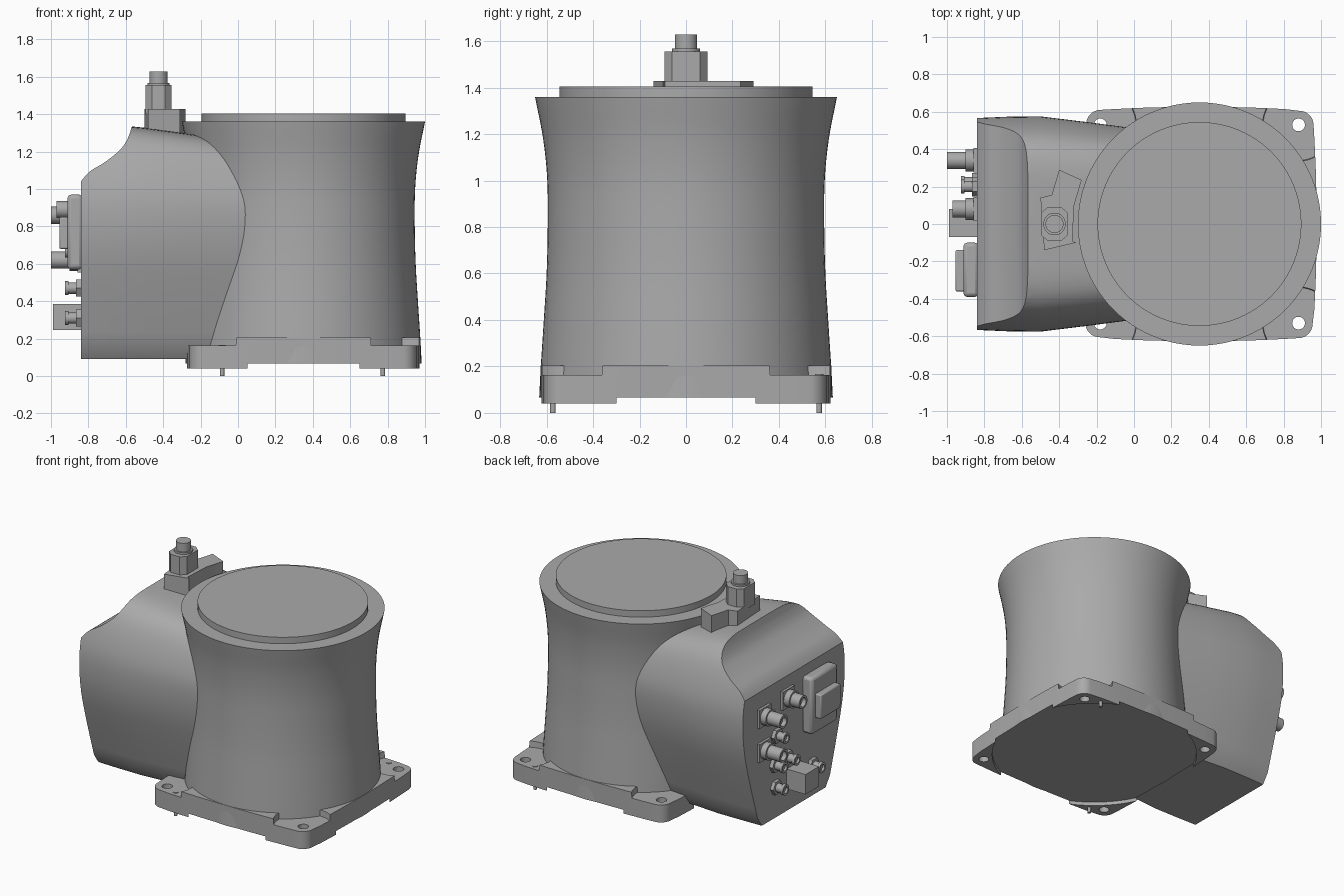
import bpy, bmesh, math
from mathutils import Vector

cube = bpy.data.objects.get("Cube")
if cube:
    bpy.data.objects.remove(cube, do_unlink=True)

grey = bpy.data.materials.new("cast_grey")
grey.use_nodes = True
COLOUR = (0.4, 0.4, 0.4, 1)
grey.diffuse_color = COLOUR
grey.node_tree.nodes["Principled BSDF"].inputs["Base Color"].default_value = COLOUR

AXIS = 0.35  # x of the column centre


def curve(points, steps=6):
    """Smooth path through a few 2D points."""
    p = [Vector(q) for q in points]
    p = [2 * p[0] - p[1]] + p + [2 * p[-1] - p[-2]]
    out = []
    for a, b, c, d in zip(p, p[1:], p[2:], p[3:]):
        for i in range(steps):
            t = i / steps
            out.append(0.5 * (2 * b + (c - a) * t + (2 * a - 5 * b + 4 * c - d) * t ** 2
                              + (3 * b - a - 3 * c + d) * t ** 3))
    return out + [p[-2]]


def loft(name, rings, angle=30):
    """Skin closed rings of equal length and cap both ends."""
    bm = bmesh.new()
    loops = [[bm.verts.new(v) for v in ring] for ring in rings]
    n = len(loops[0])
    for a, b in zip(loops, loops[1:]):
        for i in range(n):
            bm.faces.new((a[i], a[(i + 1) % n], b[(i + 1) % n], b[i]))
    bm.faces.new(loops[0])
    bm.faces.new(loops[-1])
    bmesh.ops.recalc_face_normals(bm, faces=bm.faces)
    mesh = bpy.data.meshes.new(name)
    bm.to_mesh(mesh)
    bm.free()
    mesh.materials.append(grey)
    obj = bpy.data.objects.new(name, mesh)
    bpy.context.collection.objects.link(obj)
    smooth(obj, angle)
    return obj


def smooth(obj, angle=30):
    bpy.ops.object.select_all(action='DESELECT')
    obj.select_set(True)
    bpy.context.view_layer.objects.active = obj
    bpy.ops.object.shade_smooth_by_angle(angle=math.radians(angle))


def lathe(name, centre, profile, direction='Z', sides=32):
    """Turn (radius, height) pairs about an axis along z or x."""
    rings = []
    for r, h in profile:
        ring = []
        for i in range(sides):
            a = math.tau * i / sides
            u, v = r * math.cos(a), r * math.sin(a)
            ring.append((centre[0] + u, centre[1] + v, h) if direction == 'Z'
                        else (h, centre[0] + u, centre[1] + v))
        rings.append(ring)
    return loft(name, rings)


def prism(name, outline, z0, z1):
    return loft(name, [[(x, y, z) for x, y in outline] for z in (z0, z1)])


def box(name, x0, x1, y0, y1, z0, z1, bevel=0.0):
    obj = prism(name, [(x0, y0), (x1, y0), (x1, y1), (x0, y1)], z0, z1)
    if bevel:
        mod = obj.modifiers.new("Bevel", 'BEVEL')
        mod.width, mod.segments = bevel, 2
    return obj


def cut(obj, cutter):
    mod = obj.modifiers.new("Cut", 'BOOLEAN')
    mod.operation, mod.solver, mod.object = 'DIFFERENCE', 'EXACT', cutter
    bpy.ops.object.select_all(action='DESELECT')
    obj.select_set(True)
    bpy.context.view_layer.objects.active = obj
    bpy.ops.object.modifier_apply(modifier=mod.name)
    bpy.data.objects.remove(cutter, do_unlink=True)


# Waisted column and the flange disc on top
waist = curve([(0.632, 0.066), (0.625, 0.2), (0.612, 0.4), (0.6, 0.6), (0.595, 0.8),
               (0.597, 1.0), (0.615, 1.18), (0.65, 1.36)])
lathe("column", (AXIS, 0), waist, sides=96)
lathe("top_disc", (AXIS, 0), [(0.545, 1.3), (0.545, 1.405)], sides=96)

# Base plate: rounded square with slightly bowed sides
HALF, ROUND = 0.605, 0.07
outline = []
for k in range(4):
    turn = k * math.pi / 2
    side = [(HALF, HALF * t) for t in (-0.75, -0.5, -0.25, 0, 0.25, 0.5, 0.75)]
    arc = [(HALF - ROUND + ROUND * math.cos(a), HALF - ROUND + ROUND * math.sin(a))
           for a in (i * math.pi / 16 for i in range(9))]
    for x, y in side + arc:
        x += 0.022 * max(0, 1 - (y / HALF) ** 2)
        outline.append((AXIS + x * math.cos(turn) - y * math.sin(turn),
                        x * math.sin(turn) + y * math.cos(turn)))
plate = prism("base_plate", outline, 0.04, 0.205)
cut(plate, lathe("underside_cutter", (AXIS, 0), [(0.69, 0.0), (0.69, 0.066)], sides=96))

# Corner pockets and bolt holes
for sx in (-1, 1):
    for sy in (-1, 1):
        spot = (AXIS + sx * 0.53, sy * 0.53)
        cut(plate, lathe("pocket_cutter", spot, [(0.19, 0.163), (0.2, 0.3)], sides=48))
        cut(plate, lathe("bolt_cutter", spot, [(0.034, -0.1), (0.034, 0.3)]))
smooth(plate)

# Locating pins
for side, x, y in (("front", -0.085, -0.573), ("back", 0.775, 0.573)):
    lathe(side + "_pin", (x, y), [(0.012, 0.0), (0.012, 0.1), (0.018, 0.1), (0.018, 0.167)], sides=16)

# Cable housing: arched section lofted towards the column
half = [(0.36, 0.09), (0.41, 0.16)] + curve(
    [(0.41, 0.16), (0.5, 0.45), (0.555, 0.66), (0.575, 0.84), (0.562, 1.0),
     (0.5, 1.18), (0.42, 1.28), (0.3, 1.322), (0.1, 1.328)], 4)[1:]
section = half + [(-y, z) for y, z in reversed(half)]
rings = []
for x, width, rise in ((-0.84, 0.985, 0.03), (-0.68, 0.997, 0.018), (-0.5, 1, 0),
                       (-0.24, 0.945, -0.036), (0.0, 0.89, -0.075), (0.2, 0.84, -0.11)):
    rings.append([(x, y * width, z + rise * max(0, z - 0.8) / 0.53) for y, z in section])
housing = loft("cable_housing", rings)

# Concave scoop across the housing shoulder
scoop = curve([(-0.86, 1.0), (-0.84, 1.04), (-0.79, 1.095), (-0.71, 1.145), (-0.63, 1.21),
               (-0.59, 1.27), (-0.565, 1.34)], 4)
scoop = [tuple(p) for p in scoop] + [(-0.565, 1.5), (-0.95, 1.5), (-0.95, 1.0)]
cut(housing, loft("scoop_cutter", [[(x, y, z) for x, z in scoop] for y in (-0.8, 0.8)]))
smooth(housing)

# Top bracket and upright connector
prism("top_bracket", [(-0.5, 0.14), (-0.44, 0.155), (-0.4, 0.29), (-0.28, 0.235), (-0.32, 0.1),
                      (-0.33, -0.09), (-0.31, -0.1), (-0.48, -0.14)], 1.27, 1.428)
TOP = -0.425
prism("connector_body", [(TOP - 0.07, -0.06), (TOP - 0.035, -0.092), (TOP + 0.035, -0.092),
                         (TOP + 0.07, -0.06), (TOP + 0.07, 0.06), (TOP + 0.035, 0.092),
                         (TOP - 0.035, 0.092), (TOP - 0.07, 0.06)], 1.4, 1.555)
lathe("connector_cap", (TOP, 0), [(0.06, 1.5), (0.06, 1.568), (0.048, 1.568), (0.048, 1.628)])

# Rectangular power socket and square port on the end face
WALL = -0.83
box("power_socket_frame", -0.912, WALL, -0.39, -0.1, 0.57, 0.97, 0.02)
box("power_socket_plug", -0.955, WALL, -0.36, -0.14, 0.68, 0.85, 0.008)
box("square_port", -0.988, WALL, -0.07, 0.08, 0.245, 0.385)

# Large round connectors on square flanges
for i, (y, z, tip) in enumerate(((0.34, 0.86, -1.0), (0.08, 0.89, -0.97), (0.34, 0.62, -1.0))):
    box(f"large_flange_{i}", -0.858, WALL, y - 0.065, y + 0.065, z - 0.065, z + 0.065)
    lathe(f"large_connector_{i}", (y, z),
          [(0.058, WALL), (0.058, -0.9), (0.046, -0.9), (0.046, tip), (0.032, tip),
           (0.032, tip + 0.03)], 'X')

# Small round connectors with hex nuts
for i, (y, z) in enumerate(((0.2, 0.67), (0.22, 0.47), (0.08, 0.47), (0.21, 0.31), (-0.2, 0.31))):
    lathe(f"small_nut_{i}", (y, z), [(0.052, WALL), (0.052, -0.865)], 'X', 6)
    lathe(f"small_connector_{i}", (y, z),
          [(0.03, WALL), (0.03, -0.905), (0.037, -0.905), (0.037, -0.926),
           (0.022, -0.926), (0.022, -0.91)], 'X', 24)
